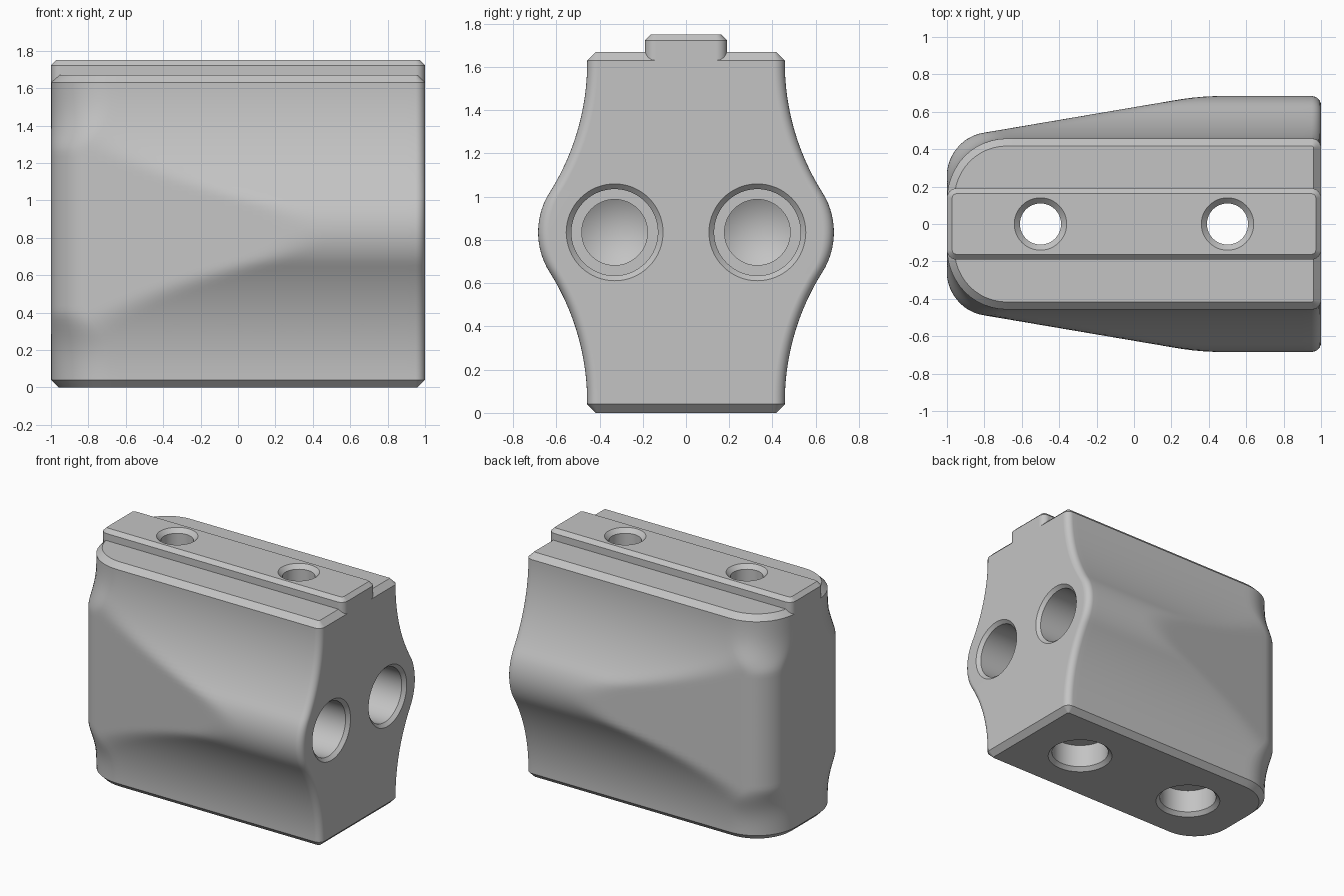
import bpy, bmesh, math
from mathutils import Matrix

cube = bpy.data.objects.get("Cube")
if cube:
    bpy.data.objects.remove(cube, do_unlink=True)

grey = bpy.data.materials.new("plain_grey")
grey.use_nodes = True
grey.diffuse_color = (0.55, 0.55, 0.55, 1)
grey.node_tree.nodes["Principled BSDF"].inputs["Base Color"].default_value = grey.diffuse_color

MID, TOP, CHAMFER = 0.835, 1.67, 0.04


def make_object(name, bm):
    bmesh.ops.recalc_face_normals(bm, faces=bm.faces)
    mesh = bpy.data.meshes.new(name)
    bm.to_mesh(mesh)
    bm.free()
    mesh.materials.append(grey)
    obj = bpy.data.objects.new(name, mesh)
    bpy.context.collection.objects.link(obj)
    return obj


def loft(name, rings, tip=False):
    """Skin a list of closed rings and cap both ends."""
    bm = bmesh.new()
    loops = [[bm.verts.new(p) for p in ring] for ring in rings]
    for a, b in zip(loops, loops[1:]):
        for i in range(len(a)):
            j = (i + 1) % len(a)
            bm.faces.new((a[i], a[j], b[j], b[i]))
    bm.faces.new(loops[0])
    bm.faces.new(loops[-1])
    if tip:
        bmesh.ops.pointmerge(bm, verts=loops[-1], merge_co=rings[-1][0])
    return make_object(name, bm)


def half_width(z):
    """Bulged side profile: a convex arc between two concave arcs."""
    d = abs(z - MID)
    if d < 0.185:
        return 0.337 + math.sqrt(0.347 ** 2 - d * d)
    if d < 0.785:
        return 1.583 - math.sqrt(1.126 ** 2 - (0.785 - d) ** 2)
    return 0.457


def soft_min(a, b, k=0.02):
    h = max(k - abs(a - b), 0) / k
    return min(a, b) - h * h * k / 4


def mirror_ring(half, z):
    return [(x, y, z) for x, y in half] + [(x, -y, z) for x, y in reversed(half)]


def body_ring(z, inset=0.0):
    """Plan outline: small rounding at +x, tapered side, big rounding at -x."""
    w = half_width(z)
    t = min(max((w - 0.457) / 0.06, 0), 1)
    r_left = 0.32 - 0.13 * t * t * (3 - 2 * t) - inset
    r_right = 0.05 - inset
    end = 1 - inset
    quarter = [math.pi / 2 * i / 12 for i in range(13)]
    xs = [end - r_right + r_right * math.cos(a) for a in quarter[::2]]
    x0, x1 = end - r_right, -end + r_left
    xs += [x0 + (x1 - x0) * i / 36 for i in range(1, 36)]
    xs += [-end + r_left - r_left * math.sin(a) for a in quarter]
    half = []
    for x in xs:
        y = soft_min(w, 0.485 + 0.17 * (x + 0.82)) - inset
        for over, r in ((x - x0, r_right), (x1 - x, r_left)):
            if over > 0:
                y -= r - math.sqrt(max(r * r - over * over, 0))
        half.append((x, y))
    return mirror_ring(half, z)


# Main body with chamfered top and bottom
rows = 60
low, high = CHAMFER, TOP - CHAMFER
rings = [body_ring(0, CHAMFER)]
rings += [body_ring(low + (high - low) * i / rows) for i in range(rows + 1)]
rings.append(body_ring(TOP, CHAMFER))
body = loft("grip_block", rings)


# Top rail with rounded corners and chamfered top edge
def rail_ring(z, inset=0.0):
    r = 0.05 - inset
    half = []
    for start, sx in ((0, 1), (math.pi / 2, -1)):
        for i in range(7):
            a = start + math.pi / 12 * i
            half.append((sx * 0.95 + r * math.cos(a), 0.14 + r * math.sin(a)))
    return mirror_ring(half, z)


rail = loft("top_rail", [rail_ring(1.63), rail_ring(1.722), rail_ring(1.75, 0.028)])


# Turned cutters for the bores
def turned_cutter(name, profile, matrix, tip=False):
    n = 64
    rings = [[(r * math.cos(2 * math.pi * i / n), r * math.sin(2 * math.pi * i / n), h)
              for i in range(n)] for r, h in profile]
    if tip:
        rings[-1] = [(0, 0, profile[-1][1])] * n
    obj = loft(name, rings, tip)
    obj.data.transform(matrix)
    obj.hide_render = True
    return obj


cutters = []
bolt = [(0.237, -0.01), (0.2, 0.027), (0.2, 0.2), (0.11, 0.2), (0.11, 1.72), (0.15, 1.76)]
for x in (-0.5, 0.5):
    cutters.append(turned_cutter("bolt_bore", bolt, Matrix.Translation((x, 0, 0))))

socket = [(0.234, -0.01), (0.2, 0.024), (0.2, 1.1), (0.152, 1.1), (0.152, 1.3), (0, 1.39)]
turn = Matrix.Rotation(-math.pi / 2, 4, "Y")
for y in (-0.33, 0.33):
    place = Matrix.Translation((1, y, MID)) @ turn
    cutters.append(turned_cutter("end_socket", socket, place, True))

# Join the rail and cut the bores
bpy.ops.object.select_all(action="DESELECT")
bpy.context.view_layer.objects.active = body
body.select_set(True)
for tool, operation in [(rail, "UNION")] + [(c, "DIFFERENCE") for c in cutters]:
    mod = body.modifiers.new("cut", "BOOLEAN")
    mod.operation = operation
    mod.solver = "EXACT"
    mod.object = tool
    bpy.ops.object.modifier_apply(modifier=mod.name)
    bpy.data.objects.remove(tool, do_unlink=True)

# Smooth curved sides, crisp chamfers
bpy.ops.object.shade_smooth_by_angle(angle=math.radians(28))
weighted = body.modifiers.new("weighted_normals", "WEIGHTED_NORMAL")
weighted.keep_sharp = True
